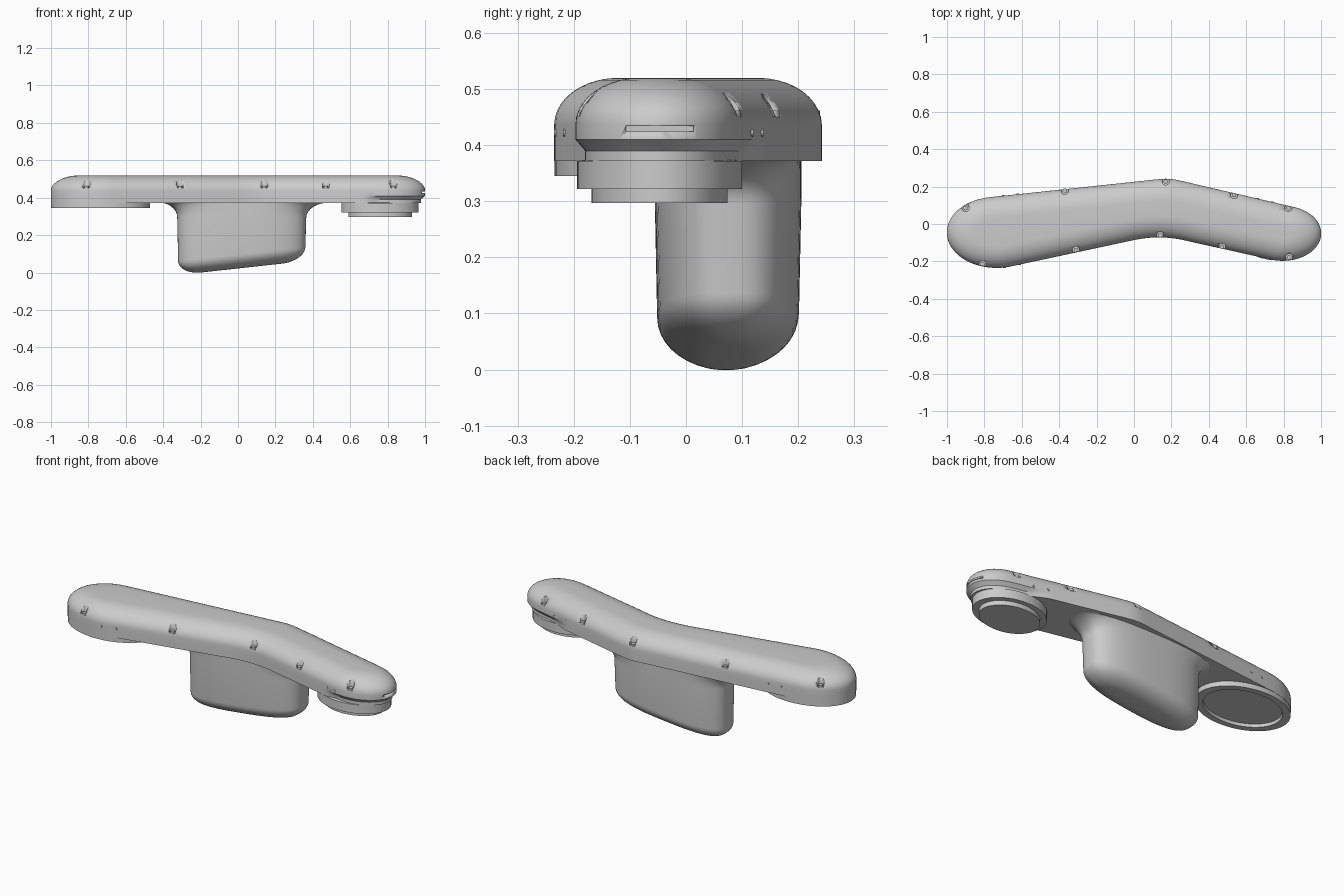
import bpy, bmesh
from math import sin, cos, pi, radians
from mathutils import Vector

if "Cube" in bpy.data.objects:
    bpy.data.objects.remove(bpy.data.objects["Cube"])

SX = 1.4  # the whole design is round in plan, then stretched along x


def finish(bm, name, angle=32):
    bmesh.ops.recalc_face_normals(bm, faces=bm.faces[:])
    me = bpy.data.meshes.new(name)
    bm.to_mesh(me)
    bm.free()
    ob = bpy.data.objects.new(name, me)
    bpy.context.collection.objects.link(ob)
    bpy.ops.object.select_all(action='DESELECT')
    ob.select_set(True)
    bpy.context.view_layer.objects.active = ob
    bpy.ops.object.shade_smooth_by_angle(angle=radians(angle))
    return ob


def loft(bm, rings):
    """Skin equal-length rings and cap both ends."""
    vs = [[bm.verts.new(p) for p in r] for r in rings]
    n = len(vs[0])
    for a, b in zip(vs, vs[1:]):
        for i in range(n):
            j = (i + 1) % n
            bm.faces.new((a[i], a[j], b[j], b[i]))
    bm.faces.new(vs[0][::-1])
    bm.faces.new(vs[-1])


def oval(cx, cy, r, z, n=64):
    return [(cx + SX * r * cos(2 * pi * i / n), cy + r * sin(2 * pi * i / n), z) for i in range(n)]


def oval_part(name, cx, cy, profile):
    bm = bmesh.new()
    loft(bm, [oval(cx, cy, r, z) for r, z in profile])
    return finish(bm, name)


# bent plan outline, in unstretched coordinates
def arc(cx, cy, r, a, b, n):
    return [Vector((cx + r * cos(radians(a + (b - a) * i / n)),
                    cy + r * sin(radians(a + (b - a) * i / n)))) for i in range(n + 1)]


def line(p, q, n):
    return [p.lerp(q, i / n) for i in range(1, n)]


left = arc(-0.525, -0.045, 0.19, 98.5, 285.1, 32)
right = arc(0.568, -0.05, 0.147, -107, 72.6, 32)
outer = arc(0.121, 0.09, 0.152, 72.6, 98.5, 8)
b0, b1, b2 = Vector((0.0, -0.086)), Vector((0.105, -0.054)), Vector((0.21, -0.093))
inner = [b0.lerp(b1, i / 10).lerp(b1.lerp(b2, i / 10), i / 10) for i in range(11)]
plan = (left + line(left[-1], b0, 12) + inner + line(b2, right[0], 16) + right
        + line(right[-1], outer[0], 16) + outer + line(outer[-1], left[0], 12))
N = len(plan)
normals = []
for i in range(N):
    u = (plan[i] - plan[i - 1]).normalized() + (plan[(i + 1) % N] - plan[i]).normalized()
    normals.append(Vector((u.y, -u.x)).normalized())


def body_ring(inset, z, neck=0.0):
    ring = []
    for p, n in zip(plan, normals):
        t = min(max((p.x * SX - 0.68) / 0.05, 0), 1)
        q = p - n * (inset + neck * t)
        ring.append((q.x * SX, q.y, z))
    return ring


# main housing with domed top and undercut right end
rings = [body_ring(0, 0.372, 0.017), body_ring(0, 0.39, 0.017), body_ring(0, 0.401, 0.008),
         body_ring(0, 0.41), body_ring(0, 0.437)]
for k in range(1, 11):
    a = k / 10 * pi / 2
    rings.append(body_ring(0.115 * (1 - cos(a)), 0.437 + 0.083 * sin(a)))
bm = bmesh.new()
loft(bm, rings)
body = finish(bm, "housing")

# screw pockets around the dome and a slot in the right end
spots = [(-0.9, 0.085), (-0.37, 0.178), (0.17, 0.227), (0.535, 0.155), (0.825, 0.085),
         (0.83, -0.178), (0.47, -0.122), (0.14, -0.06), (-0.31, -0.139), (-0.81, -0.214)]


def cylinders(bm, r, z0, z1, n=20):
    for x, y in spots:
        loft(bm, [[(x + r * cos(2 * pi * i / n), y + r * sin(2 * pi * i / n), z) for i in range(n)]
                  for z in (z0, z1)])


bm = bmesh.new()
cylinders(bm, 0.019, 0.452, 0.6)
loft(bm, [[(0.975, -0.107, z), (1.03, -0.107, z), (1.03, 0.013, z), (0.975, 0.013, z)]
          for z in (0.424, 0.434)])
cutter = finish(bm, "pocket_cutter")
cutter.hide_render = True
cutter.hide_viewport = True
cutter.display_type = 'WIRE'
mod = body.modifiers.new("pockets", 'BOOLEAN')
mod.operation = 'DIFFERENCE'
mod.solver = 'EXACT'
mod.object = cutter

bm = bmesh.new()
cylinders(bm, 0.012, 0.448, 0.462, 12)
finish(bm, "screws")

# grip: flared at the top, slanted rounded bottom
def grip_ring(k_in, z, slant=0.0, fl=0.0, n=72):
    ring = []
    for i in range(n):
        a = 2 * pi * i / n
        c, s = cos(a), sin(a)
        e = 2 / 2.7
        cx = (abs(c) ** e) * (1 if c >= 0 else -1)
        cy = (abs(s) ** e) * (1 if s >= 0 else -1)
        grow = (0.13 if cx > 0 else 0.10) * fl
        x = 0.02 + cx * (0.345 - k_in * 1.25 + grow)
        y = 0.075 + cy * (0.13 - k_in) + 0.015 * (x - 0.02)
        ring.append((x, y, z + slant * (x - 0.02)))
    return ring


rings = []
for k in range(11):
    a = k / 10 * pi / 2
    rings.append(grip_ring(0.1 * (1 - sin(a)) + 0.004, 0.024 + 0.075 * (1 - cos(a)), 0.11))
rings.append(grip_ring(0, 0.295))
for k in range(1, 9):
    a = k / 8 * pi / 2
    rings.append(grip_ring(0, 0.295 + 0.08 * sin(a), 0, 1 - cos(a)))
bm = bmesh.new()
loft(bm, rings)
finish(bm, "grip")

# left pad: ring with a recessed disc
oval_part("left_pad", -0.735, -0.045,
          [(0.155, 0.362), (0.157, 0.345), (0.189, 0.345), (0.189, 0.376)])
# right pad: stepped disc
oval_part("right_pad", 0.76, -0.047,
          [(0.118, 0.297), (0.121, 0.297), (0.121, 0.322), (0.147, 0.322), (0.147, 0.372), (0.13, 0.374)])

# small pins on the side walls
bm = bmesh.new()
for x in (-0.7, -0.62, 0.67, 0.74):
    for side in (-1, 1):
        near = [p for p, n in zip(plan, normals) if n.y * side > 0.5]
        p = min(near, key=lambda q: abs(q.x * SX - x))
        loft(bm, [[(p.x * SX + 0.007 * cos(t * pi / 5), p.y + side * d, 0.422 + 0.007 * sin(t * pi / 5))
                   for t in range(10)] for d in (-0.02, 0.003)])
finish(bm, "side_pins")
